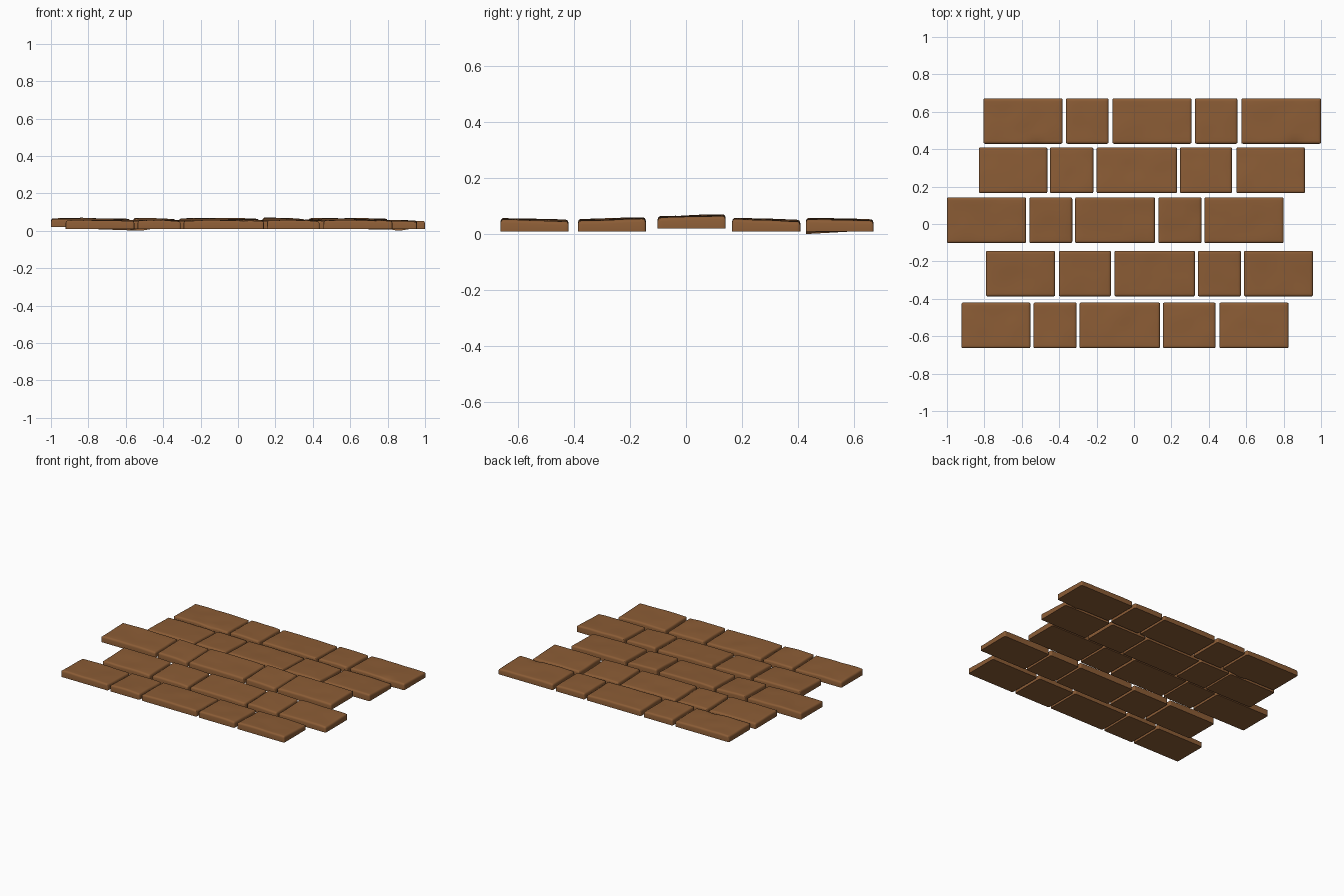
import bpy, bmesh, math
from mathutils import Vector, noise

if "Cube" in bpy.data.objects:
    bpy.data.objects.remove(bpy.data.objects["Cube"])

stone_mat = bpy.data.materials.new("brown stone")
stone_mat.diffuse_color = (0.26, 0.108, 0.036, 1)
stone_mat.use_nodes = True
stone_mat.node_tree.nodes["Principled BSDF"].inputs["Base Color"].default_value = stone_mat.diffuse_color


def steps(length, n):
    """Positions along one side, packed tightly near both rounded edges."""
    inner = [0.016 + (length - 0.032) * i / n for i in range(n + 1)]
    return [0, 0.003, 0.008] + inner + [length - 0.008, length - 0.003, length]


def edge_drop(d):
    """Rounded rim: how far the top sinks at distance d from the edge."""
    r = 0.012
    return 0 if d >= r else r - math.sqrt(r * r - (r - d) ** 2)


def make_stone(name, x0, x1, y0, y1, bottom, top_front, top_back, seed, lift, chip):
    w, h = x1 - x0, y1 - y0
    xs, ys = steps(w, max(8, int(w / 0.025))), steps(h, 9)
    bm = bmesh.new()
    grid = []
    for y in ys:
        row = []
        for x in xs:
            d = min(x, w - x, y, h - y)
            # uneven, hand-worn top, tilted from front to back
            z = top_front + (top_back - top_front) * y / h - 0.001
            z += lift * (0.5 - x / w)
            z += 0.003 * noise.noise(Vector((x * 9, y * 9, seed * 7.3)))
            z -= 0.003 * abs(2 * x / w - 1) ** 3
            # shallow chip at the front edge
            if chip:
                g = math.exp(-((x - w * 0.67) / 0.04) ** 2 - (y / 0.025) ** 2)
                z -= 0.008 * g
            z -= edge_drop(d)
            # slightly rounded corners in plan
            px, py = x, y
            cx, cy = min(max(x, 0.008), w - 0.008), min(max(y, 0.008), h - 0.008)
            v = Vector((px - cx, py - cy))
            if v.length > 0.008:
                v = v.normalized() * 0.008
            row.append(bm.verts.new((x0 + cx + v.x, y0 + cy + v.y, z)))
        grid.append(row)
    for a, b in zip(grid, grid[1:]):
        for i in range(len(xs) - 1):
            bm.faces.new((a[i], a[i + 1], b[i + 1], b[i]))
    # side walls and underside
    rim = [e for e in bm.edges if e.is_boundary]
    ext = bmesh.ops.extrude_edge_only(bm, edges=rim)["geom"]
    for v in ext:
        if isinstance(v, bmesh.types.BMVert):
            v.co.z = bottom
            if chip and v.co.y < y0 + 0.03:
                v.co.z -= 0.01 * math.exp(-((v.co.x - x0 - w * 0.67) / 0.04) ** 2)
    lower = [e for e in ext if isinstance(e, bmesh.types.BMEdge) and e.is_boundary]
    bmesh.ops.contextual_create(bm, geom=lower)
    bmesh.ops.recalc_face_normals(bm, faces=bm.faces)
    me = bpy.data.meshes.new(name)
    bm.to_mesh(me)
    bm.free()
    ob = bpy.data.objects.new(name, me)
    me.materials.append(stone_mat)
    bpy.context.collection.objects.link(ob)
    bpy.ops.object.select_all(action='DESELECT')
    ob.select_set(True)
    bpy.context.view_layer.objects.active = ob
    bpy.ops.object.shade_smooth_by_angle(angle=math.radians(40))


# rows: front y, back y, bottom, top at front, top at back, stone x ranges
rows = [
    (-0.664, -0.420, 0.010, 0.057, 0.051,
     [(-.922, -.554), (-.537, -.307), (-.291, .139), (.155, .436), (.457, .826)]),
    (-0.387, -0.144, 0.010, 0.053, 0.059,
     [(-.791, -.422), (-.402, -.123), (-.104, .326), (.342, .572), (.588, .957)]),
    (-0.102, 0.142, 0.020, 0.063, 0.069,
     [(-1.0, -.577), (-.559, -.330), (-.315, .112), (.131, .361), (.377, .800)]),
    (0.165, 0.409, 0.010, 0.058, 0.051,
     [(-.830, -.463), (-.449, -.217), (-.200, .230), (.246, .524), (.548, .914)]),
    (0.429, 0.671, 0.010, 0.057, 0.053,
     [(-.805, -.382), (-.364, -.136), (-.115, .308), (.326, .553), (.574, 1.0)]),
]
for r, (y0, y1, zb, zf, zk, spans) in enumerate(rows):
    for c, (x0, x1) in enumerate(spans):
        small = c in (1, 3)
        make_stone(f"paving_stone_row{r + 1}_{c + 1}", x0, x1, y0, y1, zb, zf, zk,
                   r * 5 + c, 0.010 if small and r == 2 else 0.003,
                   r == 4 and c in (0, 4))
